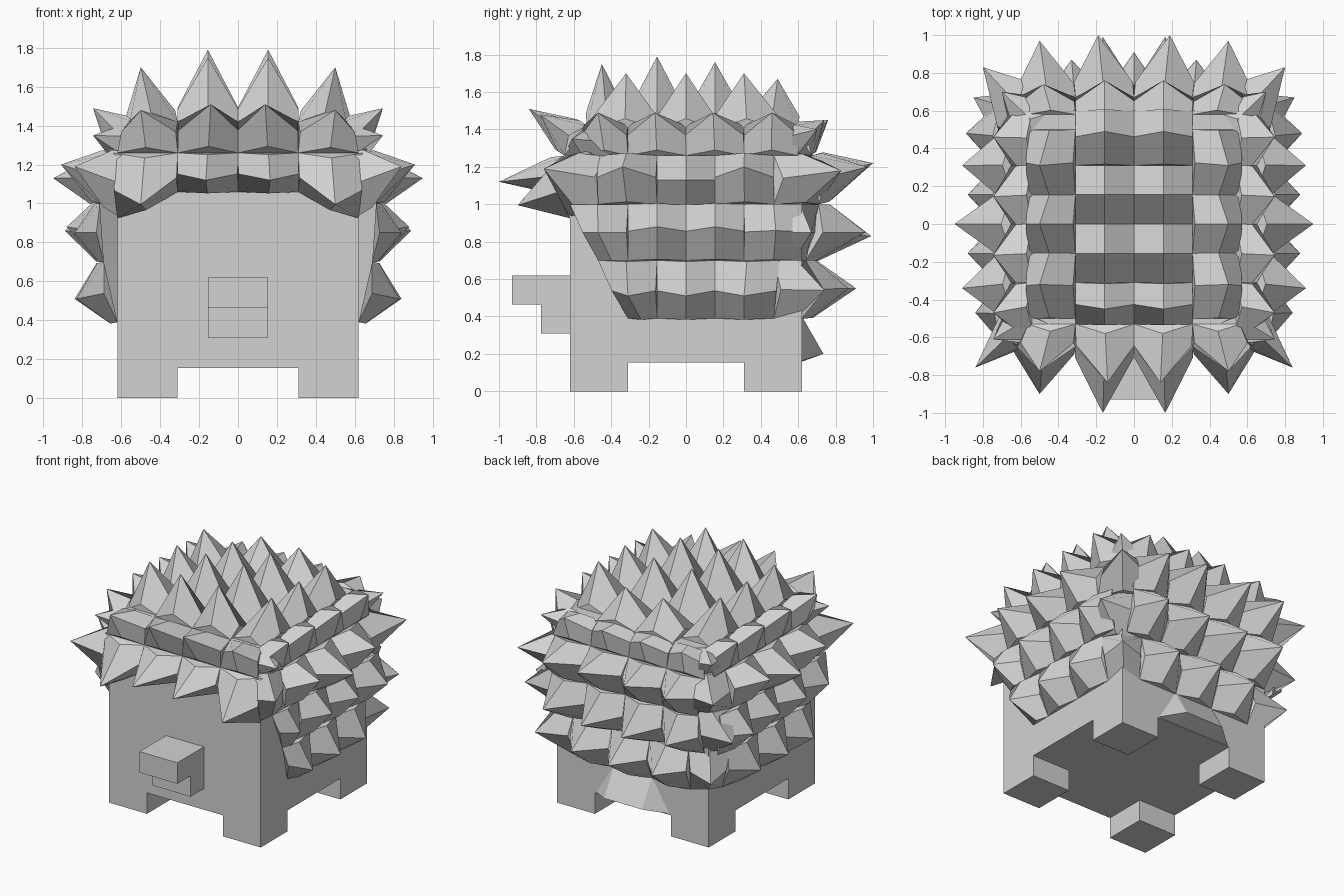
import bpy, bmesh
from mathutils import Vector

grey = bpy.data.materials.new("plain_grey")
grey.diffuse_color = (0.65, 0.65, 0.65, 1)


def finish(name, bm):
    bmesh.ops.recalc_face_normals(bm, faces=bm.faces)
    me = bpy.data.meshes.new(name)
    bm.to_mesh(me)
    bm.free()
    me.materials.append(grey)
    ob = bpy.data.objects.new(name, me)
    bpy.context.collection.objects.link(ob)
    return ob


def box(name, lo, hi):
    bm = bmesh.new()
    bmesh.ops.create_cube(bm, size=1)
    for v in bm.verts:
        v.co = [lo[i] + (v.co[i] + 0.5) * (hi[i] - lo[i]) for i in range(3)]
    return finish(name, bm)


def spike(bm, corners, tip):
    """Four-quad spike on a quad base, edge middles lifted a little; mirrored in x."""
    centre = sum((Vector(c) for c in corners), Vector()) / 4
    for s in ((1, -1) if centre.x > 0.01 else (1,)):
        flip = lambda p: Vector((p[0] * s, p[1], p[2]))
        cs = [flip(c) for c in corners]
        t = flip(tip)
        lift = (t - flip(centre)) * 0.2
        c = [bm.verts.new(p) for p in cs]
        m = [bm.verts.new((cs[i] + cs[(i + 1) % 4]) / 2 + lift) for i in range(4)]
        top = bm.verts.new(t)
        for i in range(4):
            bm.faces.new((c[i], m[i], top, m[i - 1]))
            bm.faces.new((c[i], c[(i + 1) % 4], m[i]))
        bm.faces.new(c[::-1])


def row(bm, place, edges, low, high, tips, low_edges=None):
    """Row of spikes; low and high are (distance, height), tips (along, distance, height)."""
    le = low_edges or edges
    for i, t in enumerate(tips):
        corners = [place(le[i], *low), place(le[i + 1], *low),
                   place(edges[i + 1], *high), place(edges[i], *high)]
        spike(bm, corners, place(*t))


side = lambda t, d, z: (d, t, z)
front = lambda t, d, z: (t, -d, z)
back = lambda t, d, z: (t, d, z)
crown = lambda t, x, z: (x, t, z)

# Body, inner dome and stepped snout
box("body", (-0.62, -0.62, 0.155), (0.62, 0.62, 1.26))
box("back_dome", (-0.55, -0.53, 1.2), (0.55, 0.6, 1.42))
box("snout_upper", (-0.155, -0.93, 0.465), (0.155, -0.62, 0.62))
box("snout_lower", (-0.155, -0.775, 0.31), (0.155, -0.62, 0.465))

# Legs
for sx, xn in ((-1, "left"), (1, "right")):
    for sy, yn in ((-1, "front"), (1, "back")):
        xs, ys = sorted((sx * 0.31, sx * 0.62)), sorted((sy * 0.31, sy * 0.62))
        box(f"leg_{yn}_{xn}", (xs[0], ys[0], 0), (xs[1], ys[1], 0.155))

# Spikes on top
bm = bmesh.new()
row(bm, crown, (-0.53, -0.31, 0, 0.31, 0.6), (0, 1.42), (0.31, 1.42),
    [(-0.45, 0.155, 1.75), (-0.155, 0.155, 1.79), (0.155, 0.155, 1.76), (0.49, 0.155, 1.67)])
row(bm, crown, (-0.5, -0.155, 0.155, 0.5), (0.31, 1.42), (0.56, 1.4),
    [(-0.32, 0.5, 1.7), (0, 0.5, 1.7), (0.31, 0.5, 1.7)])
finish("top_spikes", bm)

# Spikes on both sides, four staggered rows
bm = bmesh.new()
row(bm, side, (-0.55, -0.31, 0, 0.31, 0.6), (0.65, 1.26), (0.54, 1.42),
    [(y, 0.745, 1.49) for y in (-0.47, -0.165, 0.145, 0.46)])
row(bm, side, (-0.47, -0.155, 0.155, 0.47), (0.71, 1.0), (0.65, 1.26),
    [(-0.34, 0.91, 1.2), (0, 0.95, 1.13), (0.31, 0.91, 1.2)])
row(bm, side, (-0.62, -0.31, 0, 0.31, 0.62), (0.69, 0.7), (0.71, 1.0),
    [(-0.47, 0.84, 0.85), (-0.155, 0.88, 0.88), (0.155, 0.88, 0.88), (0.48, 0.89, 0.86)],
    (-0.47, -0.31, 0, 0.31, 0.62))
row(bm, side, (-0.47, -0.155, 0.155, 0.5), (0.62, 0.39), (0.69, 0.7),
    [(-0.31, 0.83, 0.51), (0, 0.84, 0.51), (0.31, 0.83, 0.51)],
    (-0.31, -0.155, 0.155, 0.47))
finish("side_spikes", bm)

# Fringe over the face, two rows with broad corner spikes
bm = bmesh.new()
row(bm, front, (0, 0.31, 0.56), (0.65, 1.26), (0.53, 1.42),
    [(0.14, 0.84, 1.51), (0.5, 0.78, 1.48)], (0, 0.31, 0.62))
spike(bm, [(0.45, -0.65, 1.26), (0.66, -0.4, 1.24), (0.54, -0.4, 1.42), (0.45, -0.53, 1.42)],
      (0.745, -0.61, 1.35))
row(bm, front, (0, 0.31), (0.62, 1.06), (0.65, 1.26), [(0.165, 1.0, 1.12)])
spike(bm, [(0.31, -0.62, 1.06), (0.62, -0.62, 0.925), (0.64, -0.63, 1.26), (0.31, -0.65, 1.26)],
      (0.5, -0.9, 0.995))
spike(bm, [(0.6, -0.62, 0.925), (0.69, -0.47, 1.0), (0.65, -0.42, 1.26), (0.55, -0.63, 1.26)],
      (0.84, -0.76, 1.19))
finish("fringe_spikes", bm)

# Spikes on the back, four rows
bm = bmesh.new()
row(bm, back, (0, 0.31, 0.56), (0.67, 1.26), (0.58, 1.42),
    [(0.155, 0.76, 1.45), (0.48, 0.74, 1.45)], (0, 0.31, 0.62))
row(bm, back, (0, 0.31, 0.6), (0.71, 1.0), (0.67, 1.26),
    [(0.19, 1.0, 1.22), (0.5, 0.97, 1.2)])
row(bm, back, (0, 0.31, 0.6), (0.64, 0.7), (0.71, 1.0),
    [(0.165, 0.99, 0.83), (0.5, 0.96, 0.85)])
row(bm, back, (-0.155, 0.155, 0.47), (0.62, 0.39), (0.64, 0.7),
    [(0, 0.91, 0.55), (0.33, 0.87, 0.55)])
# Rear corner spikes, from top to bottom
levels = ((0.56, 0.58, 1.42), (0.65, 0.67, 1.26), (0.71, 0.71, 1.0), (0.69, 0.64, 0.7),
          (0.62, 0.62, 0.39))
tips = ((0.7, 0.7, 1.4), (0.8, 0.83, 1.18), (0.85, 0.67, 0.85), (0.72, 0.74, 0.54))
for (x1, y1, z1), (x0, y0, z0), tip in zip(levels, levels[1:], tips):
    spike(bm, [(x0, 0.47, z0), (0.47, y0, z0), (0.47, y1, z1), (x1, 0.47, z1)], tip)
finish("back_spikes", bm)

# Wedge tail
bm = bmesh.new()
pts = [(0.31, 0.61, 0.16), (0.31, 0.61, 0.39), (0.155, 0.62, 0.4), (0.155, 0.735, 0.2),
       (0.155, 0.61, 0.155)]
r = [bm.verts.new(p) for p in pts]
l = [bm.verts.new((-x, y, z)) for x, y, z in pts]
for f in ((r[0], r[1], r[2], r[3]), (r[0], r[3], r[4]), (l[0], l[1], l[2], l[3]),
          (l[0], l[3], l[4]), (r[2], l[2], l[3], r[3]), (r[3], l[3], l[4], r[4]),
          (r[0], r[1], r[2], l[2], l[1], l[0], l[4], r[4])):
    bm.faces.new(f)
finish("tail", bm)
